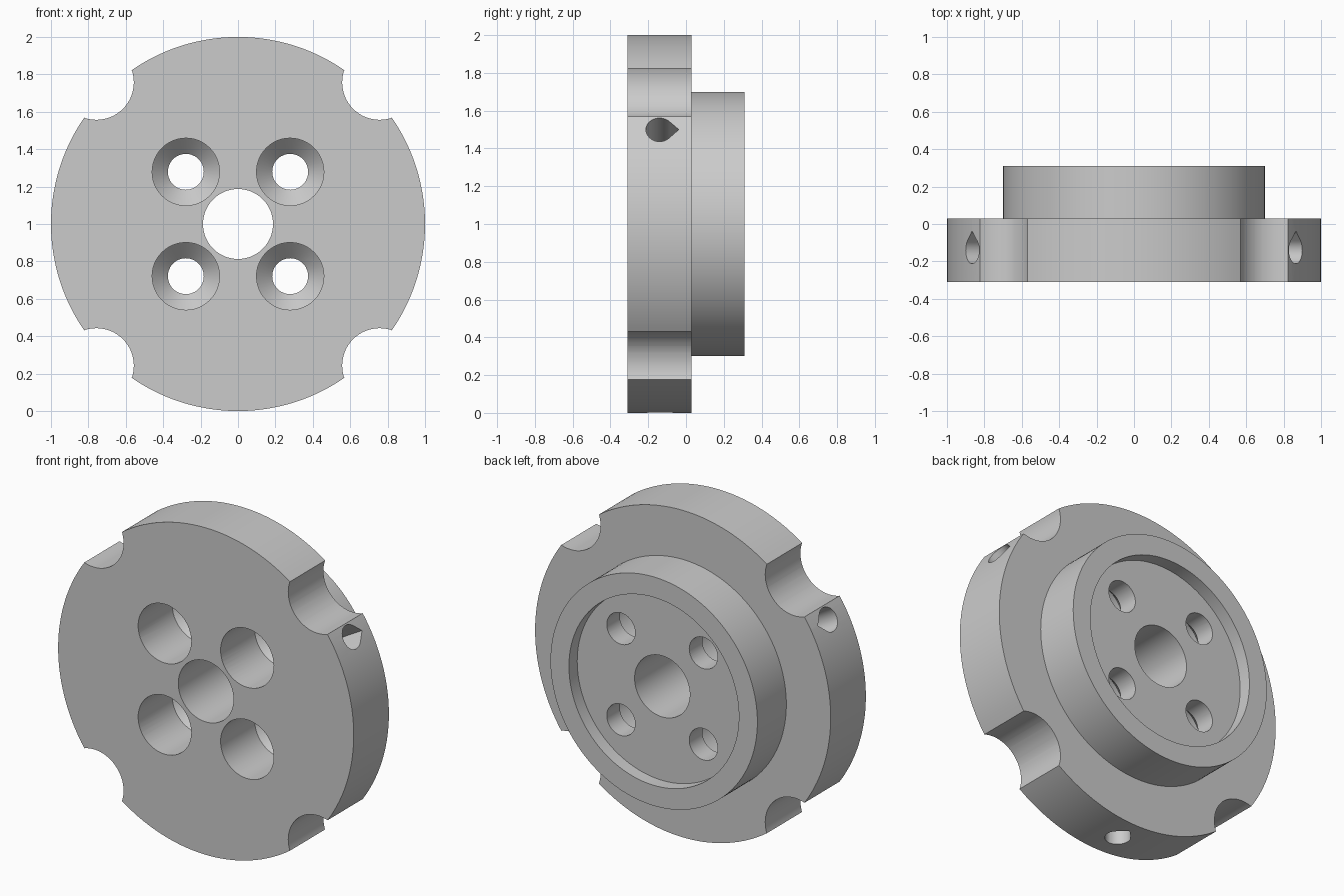
import bpy, bmesh
from math import sin, cos, pi, radians, sqrt
from mathutils import Matrix

cube = bpy.data.objects.get("Cube")
if cube:
    bpy.data.objects.remove(cube, do_unlink=True)

grey = bpy.data.materials.new("light_grey")
grey.use_nodes = True
COLOUR = (0.6, 0.6, 0.6, 1)
grey.diffuse_color = COLOUR
grey.node_tree.nodes["Principled BSDF"].inputs["Base Color"].default_value = COLOUR

CENTRE_Z = 1.0
FRONT, STEP, FLOOR, BACK = -0.31, 0.03, 0.23, 0.31


def finish(name, bm):
    bmesh.ops.remove_doubles(bm, verts=bm.verts, dist=1e-5)
    bmesh.ops.recalc_face_normals(bm, faces=bm.faces)
    mesh = bpy.data.meshes.new(name)
    bm.to_mesh(mesh)
    bm.free()
    mesh.materials.append(grey)
    obj = bpy.data.objects.new(name, mesh)
    bpy.context.collection.objects.link(obj)
    return obj


def lathe(name, profile, segments, x=0, z=0):
    """Revolve a closed (radius, y) profile about an axis parallel to y."""
    bm = bmesh.new()
    rings = []
    for i in range(segments):
        a = 2 * pi * i / segments
        rings.append([bm.verts.new((x + r * cos(a), y, CENTRE_Z + z + r * sin(a)))
                      for r, y in profile])
    n = len(profile)
    for i, ring in enumerate(rings):
        after = rings[(i + 1) % segments]
        for j in range(n):
            k = (j + 1) % n
            if profile[j][0] or profile[k][0]:
                bm.faces.new((ring[j], ring[k], after[k], after[j]))
    return finish(name, bm)


def teardrop(name, angle, radius=0.072, inner=0.65, outer=1.1):
    """Radial prism whose pointed roof faces the back."""
    arc = [radians(135 + 270 * i / 24) for i in range(25)]
    outline = [(radius * cos(a), radius * sin(a)) for a in arc] + [(0, radius * sqrt(2))]
    turn = Matrix.Translation((0, (FRONT + STEP) / 2, CENTRE_Z)) @ Matrix.Rotation(-angle, 4, "Y")
    bm = bmesh.new()
    ends = [[bm.verts.new((d, y, t)) for t, y in outline] for d in (inner, outer)]
    for end in ends:
        bm.faces.new(end)
    n = len(outline)
    for i in range(n):
        j = (i + 1) % n
        bm.faces.new((ends[0][i], ends[0][j], ends[1][j], ends[1][i]))
    bm.transform(turn)
    return finish(name, bm)


# Flange, raised rear hub, shallow recess and centre bore in one profile
BORE, RECESS, HUB, RIM = 0.187, 0.575, 0.70, 1.0
body = lathe("flanged_disc", [
    (BORE, FRONT), (RIM, FRONT), (RIM, STEP), (HUB, STEP),
    (HUB, BACK), (RECESS, BACK), (RECESS, FLOOR), (BORE, FLOOR)], 144)

cutters = []
for sx in (-1, 1):
    for sz in (-1, 1):
        # Rim notches
        cutters.append(lathe("notch_cutter", [(0, -0.4), (0.2, -0.4), (0.2, 0.4), (0, 0.4)],
                             64, sx * 0.757, sz * 0.757))
        # Counterbored screw holes with a conical shoulder
        cutters.append(lathe("screw_hole_cutter", [
            (0, -0.4), (0.18, -0.4), (0.18, 0.02), (0.096, 0.104), (0.096, 0.4), (0, 0.4)],
            48, sx * 0.279, sz * 0.279))
# Radial side holes
for degrees in (30, 150, 270):
    cutters.append(teardrop("side_hole_cutter", radians(degrees)))

bpy.context.view_layer.objects.active = body
body.select_set(True)
for cutter in cutters:
    cutter.hide_render = True
    mod = body.modifiers.new("cut", "BOOLEAN")
    mod.operation = "DIFFERENCE"
    mod.solver = "EXACT"
    mod.object = cutter
    bpy.ops.object.modifier_apply(modifier=mod.name)
    bpy.data.objects.remove(cutter, do_unlink=True)

bpy.ops.object.shade_smooth_by_angle(angle=radians(30))
